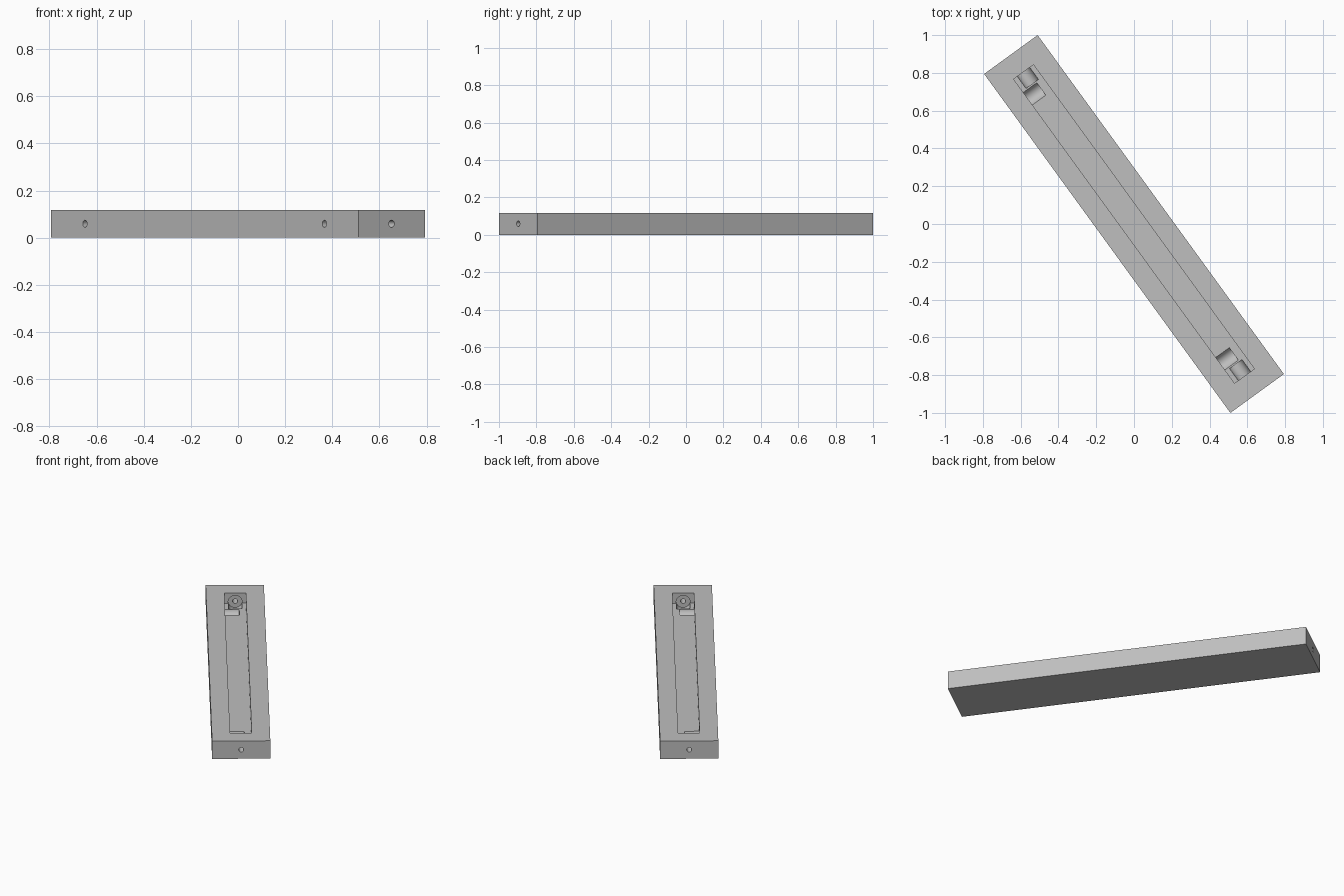
import bpy
from math import pi, radians
from mathutils import Matrix

if "Cube" in bpy.data.objects:
    bpy.data.objects.remove(bpy.data.objects["Cube"], do_unlink=True)

LENGTH, WIDTH, HEIGHT = 2.218, 0.35, 0.118
FLOOR = 0.05       # height of the slot floor
AXIS_Z = 0.059     # height of all bores

grey = bpy.data.materials.new("plain grey")
grey.use_nodes = True
colour = (0.52, 0.52, 0.52, 1)
grey.diffuse_color = colour
grey.node_tree.nodes["Principled BSDF"].inputs["Base Color"].default_value = colour


def box(name, size, z):
    bpy.ops.mesh.primitive_cube_add(size=1)
    ob = bpy.context.object
    ob.name = name
    ob.data.transform(Matrix.Translation((0, 0, z)) @ Matrix.Diagonal((*size, 1)))
    ob.data.materials.append(grey)
    return ob


def bore(name, radius, start, end, across, axis):
    """Horizontal cylinder between start and end along the given axis."""
    bpy.ops.mesh.primitive_cylinder_add(radius=radius, depth=abs(end - start), vertices=48)
    ob = bpy.context.object
    ob.name = name
    mid = (start + end) / 2
    if axis == "x":
        move, turn = (mid, across, AXIS_Z), Matrix.Rotation(pi / 2, 4, "Y")
    else:
        move, turn = (across, mid, AXIS_Z), Matrix.Rotation(pi / 2, 4, "X")
    ob.data.transform(Matrix.Translation(move) @ turn)
    ob.data.materials.append(grey)
    return ob


# Solid bar and its long open slot
bar = box("bar", (LENGTH, WIDTH, HEIGHT), HEIGHT / 2)
cutters = [box("slot_cutter", (1.99, 0.13, 0.2), FLOOR + 0.1)]

# At each end: a round pocket along the bar, one across it, and a thin hole to each
for side in (-1, 1):
    cutters += [
        bore("end_pocket_cutter", 0.042, side * 1.005, side * 0.917, 0, "x"),
        bore("end_hole_cutter", 0.015, side * 1.2, side * 0.95, 0, "x"),
        bore("side_pocket_cutter", 0.042, -0.075, 0.023, side * 0.867, "y"),
        bore("side_hole_cutter", 0.015, -0.25, -0.03, side * 0.864, "y"),
    ]

bpy.ops.object.select_all(action="DESELECT")
bpy.context.view_layer.objects.active = bar
bar.select_set(True)
for cutter in cutters:
    cutter.hide_render = True
    cut = bar.modifiers.new(cutter.name, "BOOLEAN")
    cut.operation = "DIFFERENCE"
    cut.solver = "EXACT"
    cut.object = cutter
    bpy.ops.object.modifier_apply(modifier=cut.name)
for cutter in cutters:
    bpy.data.objects.remove(cutter, do_unlink=True)

# Smooth the round pockets, then lay the bar diagonally
bpy.ops.object.shade_smooth_by_angle(angle=radians(30))
bar.data.transform(Matrix.Rotation(radians(-54), 4, "Z"))
